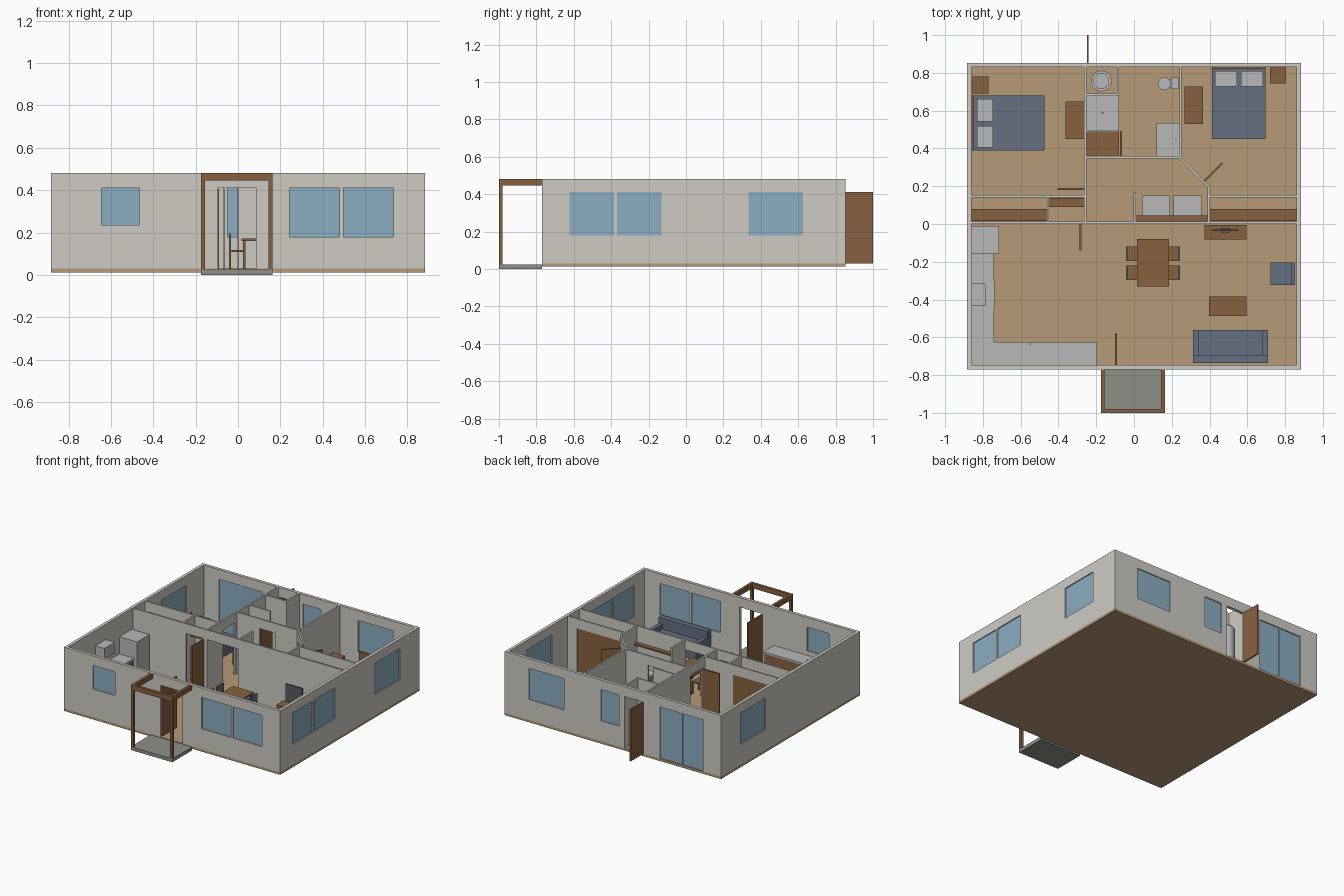
import bpy, bmesh, math
from mathutils import Matrix, Vector

if "Cube" in bpy.data.objects:
    bpy.data.objects.remove(bpy.data.objects["Cube"])

COL = {"wall": (.62, .60, .55), "floor": (.47, .32, .18), "wood": (.25, .12, .05), "blue": (.13, .16, .22),
       "glass": (.26, .42, .54), "white": (.48, .48, .48), "slab": (.28, .28, .25), "dark": (.1, .1, .11)}
MATS = {}
for key, c in COL.items():
    MATS[key] = bpy.data.materials.new(key)
    MATS[key].diffuse_color = (*c, 1)

F, TOP, HEAD, SILL = .03, .482, .411, .18     # floor, wall top, door head, window sill


def finish(bm, name, mat):
    me = bpy.data.meshes.new(name)
    bm.to_mesh(me)
    bm.free()
    ob = bpy.data.objects.new(name, me)
    bpy.context.collection.objects.link(ob)
    me.materials.append(MATS[mat])
    return ob


def box(name, x0, x1, y0, y1, z0, z1, mat="wood"):
    bm = bmesh.new()
    m = Matrix.Translation(((x0 + x1) / 2, (y0 + y1) / 2, (z0 + z1) / 2)) @ Matrix.Diagonal(
        (abs(x1 - x0), abs(y1 - y0), abs(z1 - z0), 1))
    bmesh.ops.create_cube(bm, size=1, matrix=m)
    return finish(bm, name, mat)


def cyl(name, x, y, z0, z1, r, mat="white", r2=None):
    bm = bmesh.new()
    bmesh.ops.create_cone(bm, cap_ends=True, segments=24, radius1=r, radius2=r2 or r, depth=z1 - z0,
                          matrix=Matrix.Translation((x, y, (z0 + z1) / 2)))
    ob = finish(bm, name, mat)
    for p in ob.data.polygons:
        p.use_smooth = len(p.vertices) == 4
    return ob


def wall(name, a, b, t=.012, holes=(), mat="wall"):
    """Wall on centre line a-b; holes are (start, end, bottom, top, glazed) along its length."""
    a, b = Vector((*a, 0)), Vector((*b, 0))
    d = (b - a).normalized()
    n = Vector((-d.y, d.x, 0))
    us = sorted({0, (b - a).length, *(h[0] for h in holes), *(h[1] for h in holes)})
    zs = sorted({F, TOP, *(h[2] for h in holes), *(h[3] for h in holes)})
    bm = bmesh.new()
    for u0, u1 in zip(us, us[1:]):
        for z0, z1 in zip(zs, zs[1:]):
            um, zm = (u0 + u1) / 2, (z0 + z1) / 2
            if any(h[0] < um < h[1] and h[2] < zm < h[3] for h in holes):
                continue
            bm.faces.new([bm.verts.new(a + d * u - n * t / 2 + Vector((0, 0, z)))
                          for u, z in ((u0, z0), (u1, z0), (u1, z1), (u0, z1))])
    bmesh.ops.remove_doubles(bm, verts=bm.verts, dist=1e-5)
    ext = bmesh.ops.extrude_face_region(bm, geom=bm.faces[:])
    bmesh.ops.translate(bm, vec=n * t, verts=[v for v in ext["geom"] if isinstance(v, bmesh.types.BMVert)])
    bmesh.ops.recalc_face_normals(bm, faces=bm.faces)
    finish(bm, name, mat)
    for i, h in enumerate(h for h in holes if h[4]):
        ob = box(f"{name}_glass_{i}", h[0], h[1], -.004, .004, h[2], h[3], "glass")
        ob.matrix_world = Matrix.Translation(a) @ Matrix.Rotation(math.atan2(d.y, d.x), 4, "Z")


# Floor and porch
X, Y0, Y1, T = .883, -.77, .853, .023
box("floor", -X, X, Y0, Y1, .012, F, "floor")
box("porch_slab", -.175, .164, -1, Y0, 0, .025, "slab")
for s, x in (("left", -.175), ("right", .144)):
    box(f"porch_post_{s}", x, x + .02, -1, -.98, .025, .446)
    box(f"porch_beam_{s}", x, x + .02, -.98, Y0, .446, TOP)
box("porch_beam_front", -.175, .164, -1, -.98, .446, TOP)

# Outer walls
def hx(x0, x1, z0=SILL, g=True):
    return (x0 + X, x1 + X, z0, HEAD, g)

wall("front_wall", (-X, Y0 + T / 2), (X, Y0 + T / 2), T,
     [hx(-.645, -.466, .236), hx(-.095, .085, F, False), hx(.243, .48), hx(.499, .735)])
wall("back_wall", (-X, Y1 - T / 2), (X, Y1 - T / 2), T,
     [hx(-.736, -.383, F), hx(-.245, -.095, F, False), hx(-.05, .096), hx(.40, .686)])
box("sliding_door_stile", -.566, -.554, .835, .85, F, HEAD, "glass")
ys = Y0 + T
bed_win = (.334 - ys, .626 - ys, SILL, HEAD, True)
wall("left_wall", (-X + T / 2, ys), (-X + T / 2, Y1 - T), T, [bed_win])
wall("right_wall", (X - T / 2, ys), (X - T / 2, Y1 - T), T,
     [(-.624 - ys, -.386 - ys, SILL, HEAD, True), (-.37 - ys, -.13 - ys, SILL, HEAD, True), bed_win])

# Inner walls
XI, YI = X - T, Y1 - T
def door(a, b):
    return (a, b, F, HEAD, False)

wall("middle_wall", (-XI, .007), (XI, .007), .012, [door(-.425 + XI, -.285 + XI), door(-.252 + XI, XI)])
wall("left_bedroom_wall", (-.258, .013), (-.258, YI), .012, [door(.172, .312)])
wall("hall_bath_wall", (-.252, .353), (.252, .353), .012, [door(.185, .312)])
wall("bath_right_wall", (.246, .359), (.246, YI))
wall("diagonal_wall", (.246, .349), (.396, .195), .012, [door(.04, .178)])
wall("hall_end_wall", (.396, .013), (.396, .198))
wall("laundry_stub_wall", (.004, .013), (.004, .168))
wall("right_closet_wall", (.402, .147), (XI, .147), .012, [door(.03, .38)])
wall("left_closet_wall", (-XI, .147), (-.264, .147), .012, [door(.03, .37)])
wall("pantry_wall", (-.455, .013), (-.455, .141))
wall("utility_side_wall", (-.085, .69), (-.085, YI))
wall("utility_front_wall", (-.252, .684), (-.079, .684))
wall("shower_wall", (-.252, .492), (-.079, .492))

# Open doors
box("front_door", -.1, -.09, -.75, -.58, F, HEAD - .005)
box("back_door", -.25, -.24, .85, 1, F, HEAD)
box("pantry_door", -.289, -.279, -.14, 0, F, HEAD - .005)
box("bath_door", -.073, -.063, .36, .49, F, HEAD - .005)
box("left_bedroom_door", -.405, -.264, .18, .19, F, HEAD - .005)
leaf = box("right_bedroom_door", 0, .135, -.005, .005, F, HEAD - .005)
leaf.matrix_world = Matrix.Translation((.372, .227, 0)) @ Matrix.Rotation(math.radians(45), 4, "Z")

# Closet doors and shelves
box("right_closet_doors", .432, .782, .143, .149, F, HEAD)
box("left_closet_doors", -.83, -.49, .143, .149, F, HEAD)
for n, x0, x1, y0, y1 in (("right_closet", .402, .86, .015, .08), ("left_closet", -.86, -.461, .015, .08),
                          ("pantry", -.449, -.264, .09, .138), ("laundry", .01, .39, .013, .045)):
    box(f"{n}_shelf", x0, x1, y0, y1, .35, .362)

# Kitchen
box("counter_base_front", -.86, -.2, -.745, -.63, F, .19)
box("counter_base_left", -.86, -.745, -.63, -.155, F, .19)
box("counter_top_front", -.86, -.195, -.747, -.625, .19, .203, "white")
box("counter_top_left", -.86, -.74, -.625, -.155, .19, .203, "white")
box("fridge", -.86, -.715, -.155, -.01, F, .33, "white")
box("stove", -.86, -.738, -.45, -.30, F, .21, "white")
box("range_hood", -.86, -.787, -.435, -.315, .29, .37, "white")
cyl("kitchen_tap", -.55, -.635, .203, .235, .004)

# Utility, laundry and bathroom
cyl("water_heater", -.173, .757, F, .3, .055)
cyl("water_heater_cap", -.173, .757, .3, .315, .042)
for i, x in enumerate((.042, .21)):
    box(f"washer_{i}", x, x + .148, .045, .15, F, .2, "white")
box("shower_tray", -.252, -.08, .498, .678, F, .05, "white")
cyl("shower_drain", -.166, .588, .05, .052, .005, "dark")
box("linen_cabinet", -.252, -.08, .36, .486, F, .4)
cyl("toilet_bowl", .16, .743, F, .11, .022, "white", .034)
box("toilet_seat_link", .165, .2, .722, .764, F, .1, "white")
box("toilet_tank", .195, .238, .715, .775, F, .17, "white")
box("vanity", .125, .24, .36, .53, F, .17)
box("vanity_top", .12, .24, .358, .534, .17, .185, "white")
cyl("vanity_tap", .222, .452, .185, .21, .004)


# Tables and chairs
def table(name, x0, x1, y0, y1, z, leg=.012):
    box(f"{name}_top", x0, x1, y0, y1, z - .012, z)
    for i, x in enumerate((x0 + .008, x1 - .008 - leg)):
        for j, y in enumerate((y0 + .008, y1 - .008 - leg)):
            box(f"{name}_leg_{i}{j}", x, x + leg, y, y + leg, F, z - .012)

table("dining_table", .016, .185, -.33, -.08, .172)
table("coffee_table", .397, .595, -.487, -.385, .11)
for k, (s, cx) in enumerate(((1, -.042), (-1, .243))):
    for j, y in enumerate((-.297, -.195)):
        n = f"chair_{k}{j}"
        box(f"{n}_seat", *sorted((cx, cx + s * .075)), y, y + .077, .108, .118)
        box(f"{n}_back", *sorted((cx, cx + s * .009)), y, y + .077, .118, .195, "blue")
        for lx in (cx, cx + s * .067):
            for ly in (y, y + .069):
                box(f"{n}_leg", *sorted((lx, lx + s * .008)), ly, ly + .008, F, .108)

# Living room
box("tv_stand", .372, .595, -.083, -.004, F, .13)
box("tv_foot", .46, .505, -.045, -.02, .13, .15, "dark")
box("tv_screen", .415, .55, -.036, -.029, .15, .28, "dark")
box("sofa_seat", .342, .68, -.695, -.56, F, .11, "blue")
box("sofa_back", .312, .71, -.735, -.695, F, .19, "blue")
for i, x in enumerate((.312, .68)):
    box(f"sofa_arm_{i}", x, x + .03, -.695, -.56, F, .145, "blue")
box("armchair_seat", .722, .83, -.323, -.205, F, .11, "blue")
box("armchair_back", .83, .852, -.323, -.205, F, .19, "blue")

# Bedrooms
box("right_bed", .413, .697, .45, .82, F, .12, "blue")
box("right_headboard", .413, .697, .82, .83, F, .19)
box("left_bed", -.85, -.475, .39, .68, F, .12, "blue")
box("left_headboard", -.86, -.85, .39, .68, F, .19)
for n, p in (("right_pillow_a", (.43, .545, .727, .81)), ("right_pillow_b", (.567, .683, .727, .81)),
             ("left_pillow_a", (-.83, -.746, .543, .663)), ("left_pillow_b", (-.83, -.746, .405, .52))):
    box(n, *p, .12, .14, "white")
for n, p, h in (("right_nightstand", (.72, .805, .743, .828), .13), ("left_nightstand", (-.855, -.77, .69, .78), .13),
                ("right_dresser", (.267, .365, .53, .727), .18), ("left_dresser", (-.362, -.265, .45, .648), .18)):
    box(n, *p, F, h)

for m in bpy.data.materials:
    if m.users and not m.is_grease_pencil:
        m.use_nodes = True
        m.node_tree.nodes["Principled BSDF"].inputs["Base Color"].default_value = m.diffuse_color
